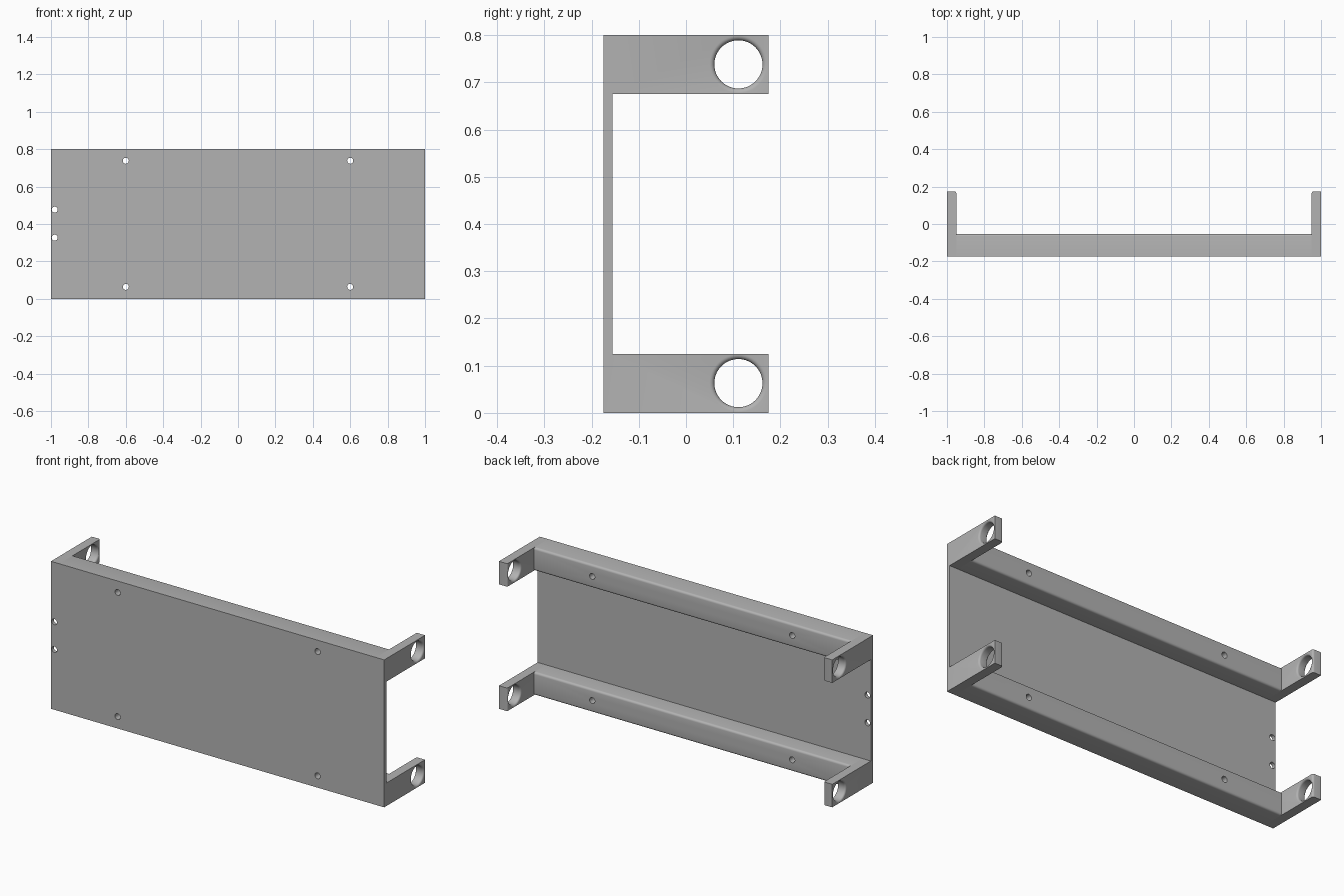
import bpy, bmesh, math
from mathutils import Matrix

cube = bpy.data.objects.get("Cube")
if cube:
    bpy.data.objects.remove(cube, do_unlink=True)

grey = bpy.data.materials.new("plain grey")
grey.use_nodes = True
GREY = (0.45, 0.45, 0.45, 1)
grey.diffuse_color = GREY
grey.node_tree.nodes["Principled BSDF"].inputs["Base Color"].default_value = GREY

FRONT, BACK, WEB, RAIL = -0.175, 0.175, -0.156, -0.053
HEIGHT, LEG, INNER = 0.8, 0.125, 0.95


def finish(name, bm):
    bmesh.ops.recalc_face_normals(bm, faces=bm.faces)
    mesh = bpy.data.meshes.new(name)
    bm.to_mesh(mesh)
    bm.free()
    mesh.materials.append(grey)
    obj = bpy.data.objects.new(name, mesh)
    bpy.context.collection.objects.link(obj)
    return obj


def channel(name, x0, x1, depth, pick, radius):
    """U-shaped section extruded along x, with the picked edges rounded."""
    section = [(FRONT, 0), (depth, 0), (depth, LEG), (WEB, LEG),
               (WEB, HEIGHT - LEG), (depth, HEIGHT - LEG), (depth, HEIGHT), (FRONT, HEIGHT)]
    bm = bmesh.new()
    face = bm.faces.new([bm.verts.new((x0, y, z)) for y, z in section])
    ext = bmesh.ops.extrude_face_region(bm, geom=[face])
    bmesh.ops.translate(bm, vec=(x1 - x0, 0, 0),
                        verts=[g for g in ext["geom"] if isinstance(g, bmesh.types.BMVert)])
    edges = [e for e in bm.edges if pick(*e.verts)]
    bmesh.ops.bevel(bm, geom=edges, offset=radius, segments=4, profile=0.5, affect='EDGES')
    return finish(name, bm)


def lathe(bm, rings, matrix, n=48):
    """Closed turned solid from (radius, height) rings."""
    loops = [[bm.verts.new(matrix @ Matrix.Rotation(2 * math.pi * i / n, 4, 'Z')
                           @ Matrix.Translation((r, 0, h)) .translation) for i in range(n)]
             for r, h in rings]
    for a, b in zip(loops, loops[1:]):
        for i in range(n):
            j = (i + 1) % n
            bm.faces.new((a[i], a[j], b[j], b[i]))
    bm.faces.new(loops[0][::-1])
    bm.faces.new(loops[-1])


def cut(obj, bm):
    cutter = finish(obj.name + "_cutter", bm)
    cutter.hide_render = True
    mod = obj.modifiers.new("holes", 'BOOLEAN')
    mod.operation, mod.solver, mod.object = 'DIFFERENCE', 'EXACT', cutter
    bpy.context.view_layer.update()
    graph = bpy.context.evaluated_depsgraph_get()
    mesh = bpy.data.meshes.new_from_object(obj.evaluated_get(graph))
    obj.modifiers.clear()
    obj.data = mesh
    bpy.data.objects.remove(cutter, do_unlink=True)


def screw_hole(bm, x, z):
    place = Matrix.Translation((x, 0, z)) @ Matrix.Rotation(math.pi / 2, 4, 'X')
    lathe(bm, [(0.016, -0.3), (0.016, 0.3)], place, 24)


# Front plate with its two rails, back edges rounded
panel = channel("panel_with_rails", -INNER, INNER, RAIL,
                lambda a, b: abs(a.co.x - b.co.x) > 1 and min(a.co.y, b.co.y) > RAIL - 0.001, 0.012)
holes = bmesh.new()
for x in (-0.6, 0.6):
    for z in (0.064, 0.738):
        screw_hole(holes, x, z)
cut(panel, holes)

# Flared mounting hole profile, rounded at both faces of the ear
R, F = 0.051, 0.01
arc = [(R + F - F * math.sin(t), F - F * math.cos(t))
       for t in (i * math.pi / 10 for i in range(6))]
flare = [(R + F, -0.03)] + arc + [(r, 0.05 - h) for r, h in reversed(arc)] + [(R + F, 0.08)]

# End brackets with mounting ears
parts = [panel]
for name, side in (("left_end", 1), ("right_end", -1)):
    end = channel(name, side * INNER, side, BACK,
                  lambda a, b: abs(a.co.z - b.co.z) > 0.1 and min(a.co.y, b.co.y) > BACK - 0.001
                  and abs(a.co.x + b.co.x) < 1.95, 0.01)
    holes = bmesh.new()
    for z in (0.063, 0.738):
        place = Matrix.Translation((side * INNER, 0.111, z)) @ Matrix.Rotation(side * math.pi / 2, 4, 'Y')
        lathe(holes, flare, place)
    if side < 0:
        for z in (0.327, 0.477):
            screw_hole(holes, -0.98, z)
    cut(end, holes)
    parts.append(end)

bpy.ops.object.select_all(action='DESELECT')
for obj in parts:
    obj.select_set(True)
bpy.context.view_layer.objects.active = panel
bpy.ops.object.shade_smooth_by_angle(angle=math.radians(30))
